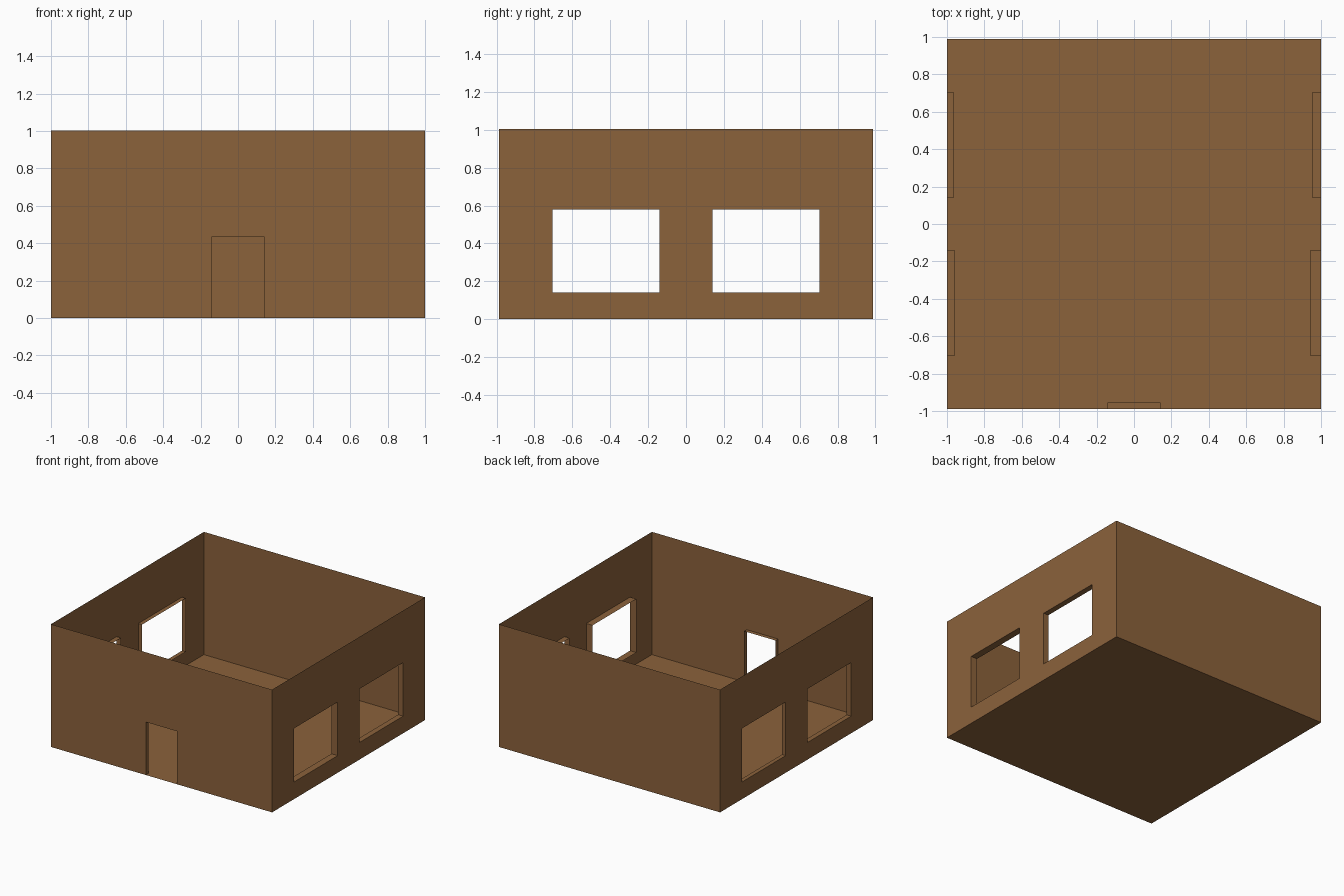
import bpy, bmesh
from mathutils import Vector

if "Cube" in bpy.data.objects:
    bpy.data.objects.remove(bpy.data.objects["Cube"])

W, D, H = 1.0, 0.988, 1.003          # half width, half depth, height

wood = bpy.data.materials.new("brown_wood")
wood.diffuse_color = (0.26, 0.122, 0.044, 1)
wood.use_nodes = True
wood.node_tree.nodes["Principled BSDF"].inputs["Base Color"].default_value = wood.diffuse_color


def finish(name, bm):
    bmesh.ops.remove_doubles(bm, verts=bm.verts, dist=1e-5)
    mesh = bpy.data.meshes.new(name)
    bm.to_mesh(mesh)
    bm.free()
    mesh.materials.append(wood)
    bpy.context.collection.objects.link(bpy.data.objects.new(name, mesh))


def wall(name, centre, along, inward, half, holes):
    """Thin wall sheet with rectangular holes (u0, u1, z0, z1, depth) and inward reveals."""
    bm = bmesh.new()
    c, a, n = Vector(centre), Vector(along), Vector(inward)

    def quad(points):
        bm.faces.new([bm.verts.new(c + a * u + n * d + Vector((0, 0, z))) for u, z, d in points])

    us = sorted({-half, half, *[h[0] for h in holes], *[h[1] for h in holes]})
    zs = sorted({0, H, *[h[2] for h in holes], *[h[3] for h in holes]})
    for u0, u1 in zip(us, us[1:]):
        for z0, z1 in zip(zs, zs[1:]):
            u, z = (u0 + u1) / 2, (z0 + z1) / 2
            if not any(h[0] < u < h[1] and h[2] < z < h[3] for h in holes):
                quad([(u0, z0, 0), (u1, z0, 0), (u1, z1, 0), (u0, z1, 0)])
    # reveals lining each opening (no sill where it meets the floor)
    for u0, u1, z0, z1, d in holes:
        ring = [(u0, z0), (u0, z1), (u1, z1), (u1, z0)]
        for i in range(4 if z0 > 0 else 3):
            p, q = ring[i], ring[(i + 1) % 4]
            quad([(*p, 0), (*p, d), (*q, d), (*q, 0)])
    bmesh.ops.remove_doubles(bm, verts=bm.verts, dist=1e-5)
    # merge coplanar cells so the sheet is clean
    bmesh.ops.dissolve_limit(bm, angle_limit=0.02, verts=bm.verts, edges=bm.edges)
    finish(name, bm)


# walls: plain back, doorway in front, two windows on each side
wall("back_wall", (0, D, 0), (-1, 0, 0), (0, -1, 0), W, [])
wall("front_wall", (0, -D, 0), (1, 0, 0), (0, 1, 0), W, [(-0.142, 0.142, 0, 0.433, 0.033)])
wall("right_wall", (W, 0, 0), (0, 1, 0), (-1, 0, 0), D,
     [(-0.705, -0.14, 0.14, 0.578, 0.057), (0.14, 0.705, 0.14, 0.578, 0.046)])
wall("left_wall", (-W, 0, 0), (0, -1, 0), (1, 0, 0), D,
     [(-0.705, -0.14, 0.14, 0.578, 0.034), (0.14, 0.705, 0.14, 0.578, 0.04)])

# floor sheet
bm = bmesh.new()
bm.faces.new([bm.verts.new((x, y, 0)) for x, y in ((-W, -D), (-W, D), (W, D), (W, -D))])
finish("floor", bm)
